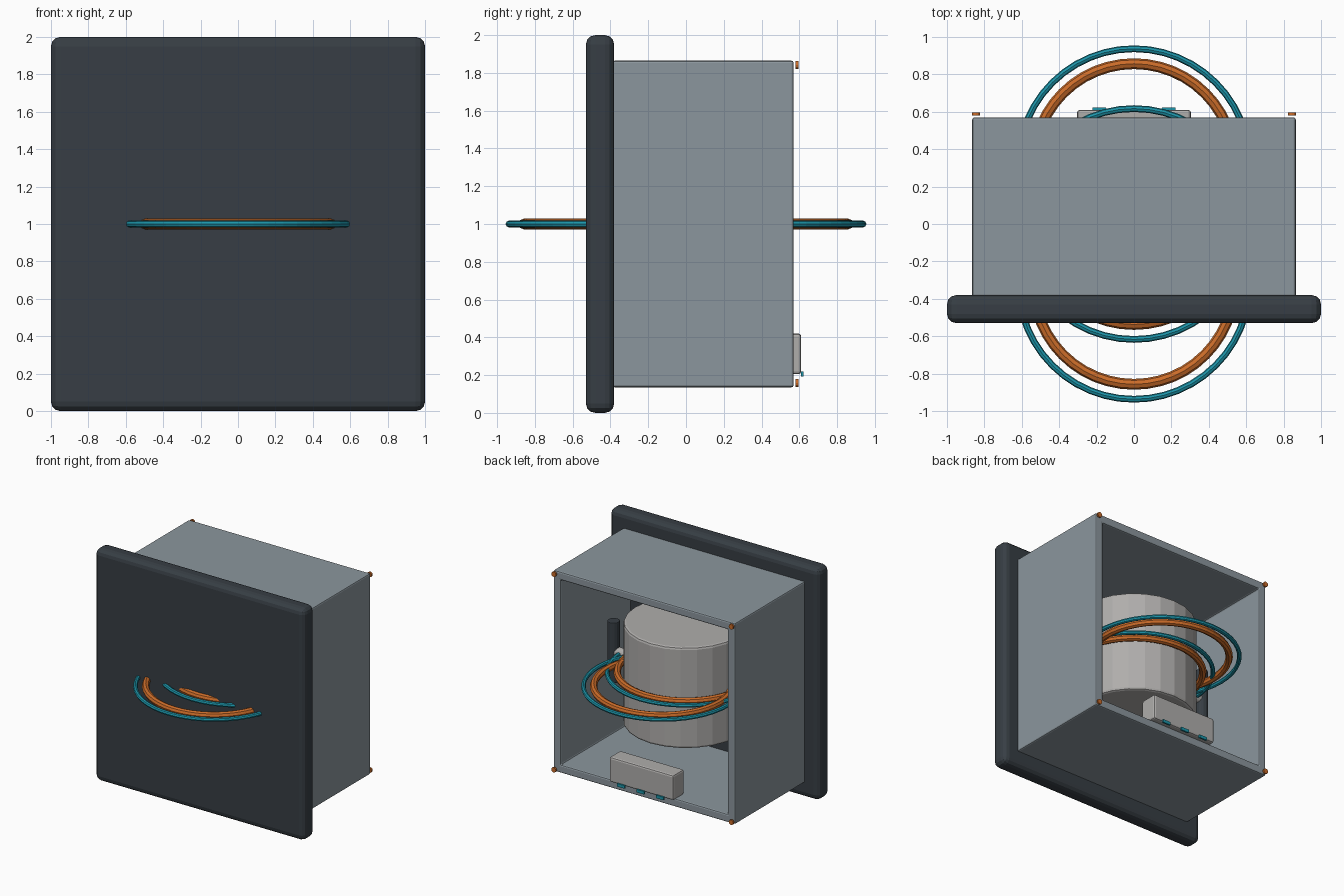
import bpy
import math

if "Cube" in bpy.data.objects:
    bpy.data.objects.remove(bpy.data.objects["Cube"])


def material(name, rgb):
    m = bpy.data.materials.new(name)
    m.diffuse_color = (*rgb, 1)
    m.use_nodes = True
    m.node_tree.nodes["Principled BSDF"].inputs["Base Color"].default_value = m.diffuse_color
    return m


CHARCOAL = material("charcoal", (0.038, 0.048, 0.058))
STEEL = material("blue_grey", (0.26, 0.305, 0.337))
LIGHT = material("light_grey", (0.43, 0.42, 0.41))
COPPER = material("copper_orange", (0.60, 0.15, 0.022))
TEAL = material("teal", (0.012, 0.30, 0.40))


def finish(name, mat, bevel=0, segments=2):
    ob = bpy.context.object
    ob.name = name
    ob.data.materials.append(mat)
    if bevel:
        mod = ob.modifiers.new("rounded_edges", 'BEVEL')
        mod.width = bevel
        mod.segments = segments
        mod.limit_method = 'ANGLE'
        mod.angle_limit = math.radians(40)
    return ob


def box(name, lo, hi, mat, bevel=0, segments=2):
    bpy.ops.mesh.primitive_cube_add(size=1, location=[(a + b) / 2 for a, b in zip(lo, hi)])
    bpy.context.object.scale = [b - a for a, b in zip(lo, hi)]
    bpy.ops.object.transform_apply(location=False, rotation=False, scale=True)
    return finish(name, mat, bevel, segments)


def cylinder(name, loc, radius, depth, mat, axis='Z', sides=24, bevel=0):
    rot = {'X': (0, math.pi / 2, 0), 'Y': (math.pi / 2, 0, 0), 'Z': (0, 0, 0)}[axis]
    bpy.ops.mesh.primitive_cylinder_add(vertices=sides, radius=radius, depth=depth,
                                        location=loc, rotation=rot)
    return finish(name, mat, bevel)


def ring(name, y, major, minor, mat):
    bpy.ops.mesh.primitive_torus_add(location=(0, y, 1), major_radius=major, minor_radius=minor,
                                     major_segments=48, minor_segments=8)
    return finish(name, mat)


# Front plate with rounded edges
box("front_plate", (-1, -0.53, 0), (1, -0.38, 2), CHARCOAL, 0.05, 3)

# Housing: a square tube open at the back, the plate closes its front
housing = box("housing", (-0.865, -0.39, 0.135), (0.865, 0.57, 1.865), STEEL, 0.012)
cutter = box("housing_cutter", (-0.795, -0.6, 0.205), (0.795, 0.8, 1.795), STEEL)
cutter.hide_render = True
cutter.hide_set(True)
cut = housing.modifiers.new("opening", 'BOOLEAN')
cut.object = cutter
cut.solver = 'EXACT'
housing.modifiers.move(1, 0)

# Drum, with an axle and a dark post on each side
cylinder("drum", (0, 0, 1), 0.49, 0.87, LIGHT, sides=24, bevel=0.02)
for side, s in (("left", -1), ("right", 1)):
    cylinder(side + "_axle", (s * 0.57, 0, 1), 0.04, 0.24, LIGHT, 'X', 16)
    cylinder(side + "_post", (s * 0.69, 0, 1), 0.05, 0.52, CHARCOAL, 'Z', 16, 0.006)

# Three pairs of coil rings lying flat
for label, y in (("front", -0.32), ("middle", 0), ("back", 0.32)):
    ring(label + "_copper_ring", y, 0.537, 0.029, COPPER)
    ring(label + "_teal_ring", y, 0.617, 0.018, TEAL)

# Terminal block with three contacts
box("terminal_block", (-0.305, 0.46, 0.205), (0.305, 0.61, 0.42), LIGHT, 0.015)
for i in (-1, 0, 1):
    x = i * 0.185
    box("contact", (x - 0.036, 0.608, 0.192), (x + 0.036, 0.622, 0.218), TEAL)

# Screws at the back corners
for x in (-0.845, 0.845):
    for z in (0.158, 1.842):
        cylinder("corner_screw", (x, 0.588, z), 0.022, 0.014, COPPER, 'Y', 12)
